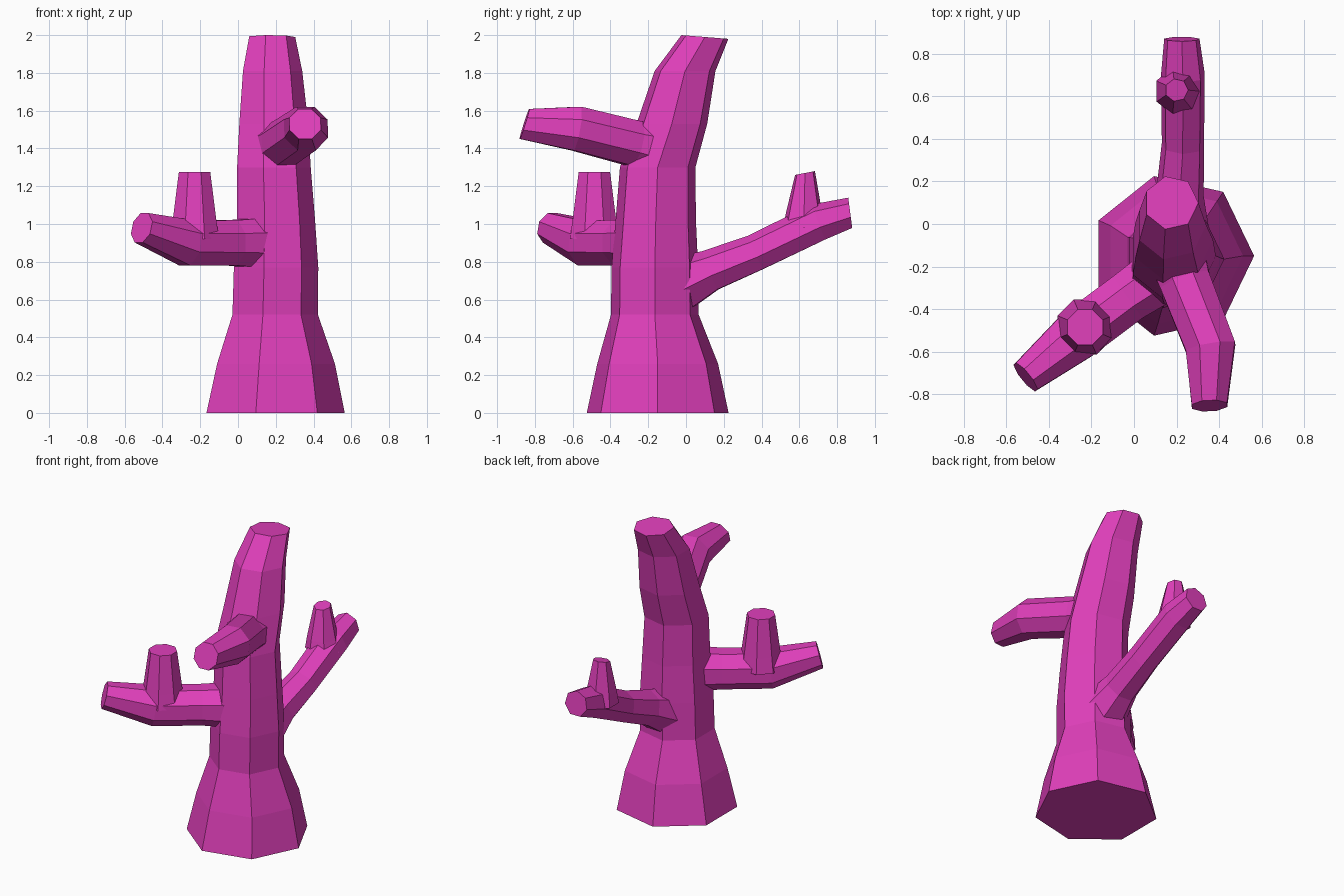
import bpy, bmesh, math
from mathutils import Vector

if "Cube" in bpy.data.objects:
    bpy.data.objects.remove(bpy.data.objects["Cube"])

bark = bpy.data.materials.new("bark")
bark.diffuse_color = (0.75, 0.05, 0.5, 1)
bark.use_nodes = True
bark.node_tree.nodes["Principled BSDF"].inputs["Base Color"].default_value = bark.diffuse_color


def tube(name, path, sides, phase=0.0, flat=False, end=None):
    """Faceted tube through (x, y, z, radius) stations, capped at both ends."""
    bm = bmesh.new()
    pts = [Vector(p[:3]) for p in path]
    rings = []
    for i, p in enumerate(pts):
        a, b = pts[max(i - 1, 0)], pts[min(i + 1, len(pts) - 1)]
        if 0 < i < len(pts) - 1:
            t = (p - a).normalized() + (b - p).normalized()
        else:
            t = b - a
        if flat:
            t = Vector((0, 0, 1))
        if end and i == len(pts) - 1:
            t = Vector(end)
        t.normalize()
        if flat:
            up = t.cross(Vector((1, 0, 0))).normalized()
            side = up.cross(t)
        else:
            side = t.cross(Vector((0, 0, 1))).normalized()
            up = side.cross(t)
        ring = []
        for k in range(sides):
            ang = phase + 2 * math.pi * k / sides
            ring.append(bm.verts.new(
                p + path[i][3] * (side * math.cos(ang) + up * math.sin(ang))))
        rings.append(ring)
    for r0, r1 in zip(rings, rings[1:]):
        for k in range(sides):
            n = (k + 1) % sides
            bm.faces.new((r0[k], r0[n], r1[n], r1[k]))
    bm.faces.new(rings[0])
    bm.faces.new(rings[-1])
    bmesh.ops.recalc_face_normals(bm, faces=bm.faces)
    me = bpy.data.meshes.new(name)
    bm.to_mesh(me)
    bm.free()
    me.materials.append(bark)
    ob = bpy.data.objects.new(name, me)
    bpy.context.collection.objects.link(ob)
    return ob


# Seven-sided trunk, flared at the root and leaning back at the top
trunk = tube("tree_trunk", [
    (0.18, -0.15, 0.00, 0.385), (0.185, -0.15, 0.26, 0.328),
    (0.185, -0.165, 0.52, 0.238), (0.19, -0.165, 0.77, 0.235),
    (0.19, -0.16, 1.02, 0.218), (0.18, -0.15, 1.30, 0.205),
    (0.18, -0.075, 1.53, 0.192), (0.175, -0.005, 1.81, 0.165),
    (0.175, 0.10, 1.99, 0.128)], 7, flat=True, end=(0, 0.08, 1))

e = math.pi / 8
parts = [
    # Left branch and its upright stub
    tube("left_branch", [
        (0.14, -0.23, 0.90, 0.145), (-0.03, -0.345, 0.90, 0.13),
        (-0.27, -0.525, 0.90, 0.13), (-0.51, -0.72, 0.98, 0.087)], 8, e),
    tube("left_stub", [
        (-0.23, -0.485, 0.92, 0.14), (-0.23, -0.485, 1.02, 0.125),
        (-0.23, -0.485, 1.275, 0.09)], 8, e, flat=True),
    # Upper front branch
    tube("front_branch", [
        (0.19, -0.12, 1.39, 0.15), (0.24, -0.27, 1.425, 0.13),
        (0.36, -0.58, 1.505, 0.127), (0.355, -0.855, 1.53, 0.09)],
        8, e, end=(0.05, -0.94, 0.3)),
    # Rising back branch and its stub
    tube("back_branch", [
        (0.20, -0.08, 0.655, 0.165), (0.215, 0.13, 0.75, 0.115),
        (0.23, 0.37, 0.845, 0.102), (0.23, 0.70, 1.005, 0.105),
        (0.225, 0.87, 1.055, 0.085)], 7, math.pi / 2, end=(0, 1, 0.13)),
    tube("back_stub", [
        (0.21, 0.625, 0.98, 0.115), (0.205, 0.625, 1.06, 0.098),
        (0.20, 0.63, 1.27, 0.055)], 7, flat=True, end=(0, -0.2, 1)),
]

# Fuse everything into one solid
bpy.context.view_layer.objects.active = trunk
for p in parts:
    m = trunk.modifiers.new(p.name, 'BOOLEAN')
    m.operation = 'UNION'
    m.solver = 'EXACT'
    m.object = p
    bpy.ops.object.modifier_apply(modifier=m.name)
    bpy.data.objects.remove(p)
